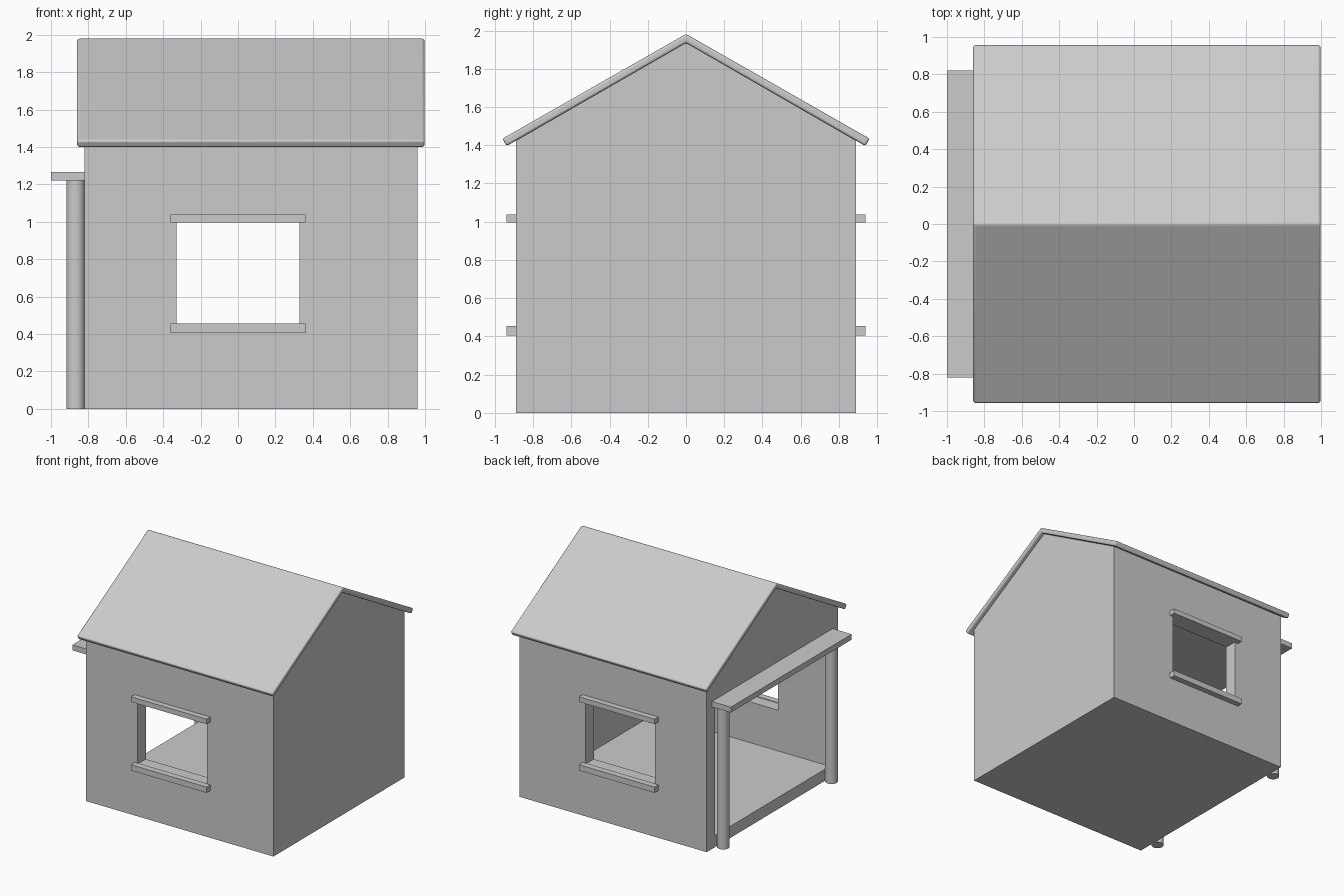
import bpy, bmesh, math

if "Cube" in bpy.data.objects:
    bpy.data.objects.remove(bpy.data.objects["Cube"])


def finish(name, bm):
    bmesh.ops.recalc_face_normals(bm, faces=bm.faces[:])
    mesh = bpy.data.meshes.new(name)
    bm.to_mesh(mesh)
    bm.free()
    ob = bpy.data.objects.new(name, mesh)
    bpy.context.collection.objects.link(ob)
    return ob


def box(name, x0, x1, y0, y1, z0, z1):
    bm = bmesh.new()
    bmesh.ops.create_cube(bm, size=1)
    for v in bm.verts:
        v.co = (x1 if v.co.x > 0 else x0, y1 if v.co.y > 0 else y0, z1 if v.co.z > 0 else z0)
    return finish(name, bm)


def prism(name, profile, x0, x1):
    """Extrude a (y, z) outline along x."""
    bm = bmesh.new()
    face = bm.faces.new([bm.verts.new((x0, y, z)) for y, z in profile])
    ext = bmesh.ops.extrude_face_region(bm, geom=[face])
    for v in ext["geom"]:
        if isinstance(v, bmesh.types.BMVert):
            v.co.x = x1
    return finish(name, bm)


def smooth(ob, angle=30):
    bpy.ops.object.select_all(action='DESELECT')
    ob.select_set(True)
    bpy.context.view_layer.objects.active = ob
    bpy.ops.object.shade_smooth_by_angle(angle=math.radians(angle))


def cut(ob, cutter):
    cutter.hide_render = True
    cutter.hide_set(True)
    mod = ob.modifiers.new("cut", 'BOOLEAN')
    mod.operation = 'DIFFERENCE'
    mod.solver = 'EXACT'
    mod.object = cutter


# House body with gable ends
walls = prism("house_walls", [(-0.89, 0), (0.89, 0), (0.89, 1.425), (0, 1.94), (-0.89, 1.425)], -0.82, 0.96)

# Room open to the left side, and the windows through front and back walls
cut(walls, box("room_cutter", -1.2, 0.85, -0.78, 0.78, 0.10, 1.22))
cut(walls, box("window_cutter", -0.33, 0.33, -1.2, 1.2, 0.45, 1.0))

# Roof slab with rounded edges
roof = prism("roof", [(0, 1.982), (0.961, 1.434), (0.938, 1.396), (0, 1.936),
                      (-0.938, 1.396), (-0.961, 1.434)], -0.86, 0.997)
bev = roof.modifiers.new("rounding", 'BEVEL')
bev.width = 0.012
bev.segments = 3
bev.limit_method = 'ANGLE'
bev.angle_limit = math.radians(30)
smooth(roof, 40)

# Window sills and headers, front and back
for side, s in (("front", -1), ("back", 1)):
    ya, yb = sorted((s * 0.885, s * 0.94))
    box(side + "_window_sill", -0.36, 0.36, ya, yb, 0.405, 0.455)
    box(side + "_window_header", -0.36, 0.36, ya, yb, 0.995, 1.038)

# Porch beam and its two round posts on the open side
box("porch_beam", -1.0, -0.815, -0.82, 0.82, 1.22, 1.267)
for side, s in (("front", -1), ("back", 1)):
    bm = bmesh.new()
    bmesh.ops.create_cone(bm, cap_ends=True, segments=32, radius1=0.05, radius2=0.05, depth=1.22)
    bmesh.ops.translate(bm, verts=bm.verts[:], vec=(-0.868, s * 0.735, 0.61))
    smooth(finish(side + "_porch_post", bm))
